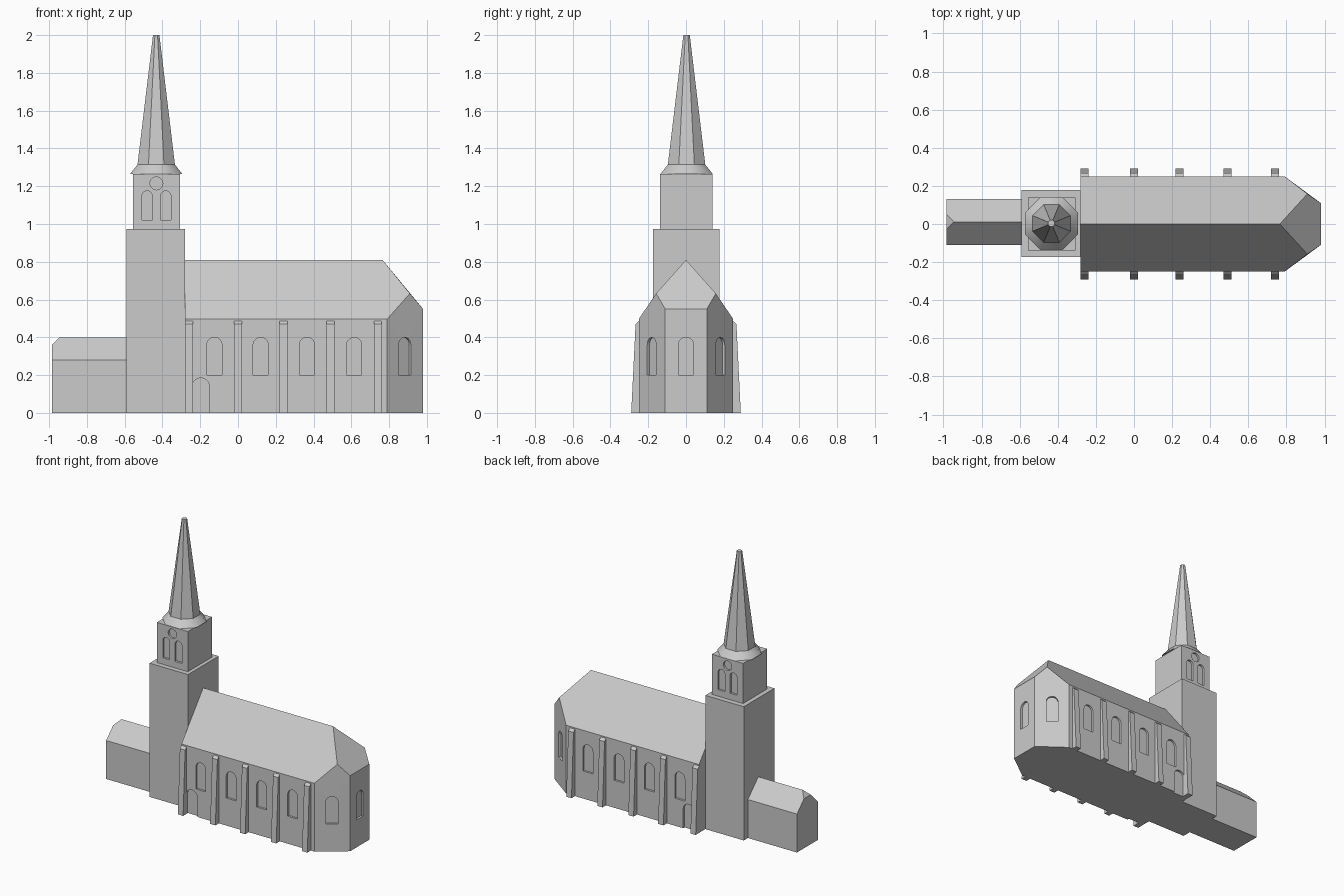
import bpy, bmesh, math
from mathutils import Matrix, Vector

if "Cube" in bpy.data.objects:
    bpy.data.objects.remove(bpy.data.objects["Cube"])

stone = bpy.data.materials.new("light_grey")
stone.diffuse_color = (0.6, 0.6, 0.6, 1)
stone.use_nodes = True
stone.node_tree.nodes["Principled BSDF"].inputs["Base Color"].default_value = stone.diffuse_color


def make(name, verts, faces):
    me = bpy.data.meshes.new(name)
    me.from_pydata(verts, [], faces)
    bm = bmesh.new()
    bm.from_mesh(me)
    bmesh.ops.recalc_face_normals(bm, faces=bm.faces)
    bm.to_mesh(me)
    bm.free()
    me.materials.append(stone)
    ob = bpy.data.objects.new(name, me)
    bpy.context.collection.objects.link(ob)
    return ob


def prism(name, loop, offset):
    """Extrude a planar loop of points along an offset vector."""
    n = len(loop)
    a = [Vector(p) for p in loop]
    b = [p + Vector(offset) for p in a]
    sides = [(i, (i + 1) % n, n + (i + 1) % n, n + i) for i in range(n)]
    return make(name, a + b, [tuple(range(n)), tuple(range(n, 2 * n))] + sides)


def box(name, x0, x1, y0, y1, z0, z1):
    return prism(name, [(x0, y0, z0), (x1, y0, z0), (x1, y1, z0), (x0, y1, z0)], (0, 0, z1 - z0))


def arch(width, z0, z1, steps=10):
    """Round-headed opening outline as (u, z) pairs."""
    r = width / 2
    top = [(r * math.cos(math.pi * i / steps), z1 - r + r * math.sin(math.pi * i / steps))
           for i in range(steps + 1)]
    return [(-r, z0), (r, z0)] + top


def circle(r, z, steps=20):
    return [(r * math.cos(math.tau * i / steps), z + r * math.sin(math.tau * i / steps))
            for i in range(steps)]


def recess(target, outline, x, y, angle, depth=0.015):
    """Sink an outline into a wall at x, y whose outward direction is angle."""
    out = Vector((math.cos(angle), math.sin(angle), 0))
    side = Vector((-out.y, out.x, 0))
    start = Vector((x, y, 0)) - out * depth
    cutter = prism("cutter", [start + side * u + Vector((0, 0, z)) for u, z in outline], out * 0.05)
    cutter.hide_render = True
    mod = target.modifiers.new("recess", 'BOOLEAN')
    mod.operation, mod.solver, mod.object = 'DIFFERENCE', 'EXACT', cutter
    bpy.context.view_layer.objects.active = target
    bpy.ops.object.modifier_apply(modifier=mod.name)
    bpy.data.objects.remove(cutter)


# Nave with angled east end and hipped roof
half = [(-.28, .25, 0), (.79, .25, 0), (.98, .11, 0), (.98, .11, .55),
        (.91, .158, .632), (.79, .25, .497), (-.28, .25, .497)]
verts = half + [(x, -y, z) for x, y, z in half] + [(-.28, 0, .81), (.765, 0, .81)]
faces = [(0, 1, 2, 9, 8, 7), (2, 3, 10, 9), (3, 4, 15, 11, 10), (0, 6, 14, 13, 7)]
for k in (0, 7):
    faces += [(k, k + 1, k + 5, k + 6), (k + 1, k + 2, k + 3, k + 4, k + 5),
              (k + 6, k + 5, k + 4, 15, 14)]
nave = make("nave", verts, faces)

# Nave windows and side doors
window = arch(.08, .2, .4)
recess(nave, window, .98, 0, 0)
tilt = math.atan2(.19, .14)
for s in (-1, 1):
    for x in (-.125, .12, .365, .615):
        recess(nave, window, x, s * .25, s * math.pi / 2)
    recess(nave, arch(.09, -.02, .185), -.197, s * .25, s * math.pi / 2)
    recess(nave, window, .883, s * .1815, s * tilt)

# Buttresses
for s in (-1, 1):
    for x in (-.26, 0, .24, .49, .74):
        prof = [(.24, 0), (.29, 0), (.267, .47), (.25, .487), (.24, .487)]
        prism("buttress", [(x - .021, s * y, z) for y, z in prof], (.042, 0, 0))

# Tower shaft and belfry
box("tower", -.59, -.28, -.174, .178, 0, .973)
belfry = box("belfry", -.557, -.307, -.138, .14, .973, 1.265)
for y, a in ((-.138, -math.pi / 2), (.14, math.pi / 2)):
    for x in (-.481, -.383):
        recess(belfry, arch(.056, 1.02, 1.175), x, y, a)
    recess(belfry, circle(.034, 1.215), -.432, y, a)


def octagon_cone(name, a0, a1, z0, z1):
    """Eight-sided frustum with flats facing the axes; a0, a1 are apothems."""
    bm = bmesh.new()
    k = 1 / math.cos(math.pi / 8)
    m = Matrix.Translation((-.433, .003, (z0 + z1) / 2)) @ Matrix.Rotation(math.pi / 8, 4, 'Z')
    bmesh.ops.create_cone(bm, cap_ends=True, segments=8, radius1=a0 * k, radius2=a1 * k,
                          depth=z1 - z0, matrix=m)
    me = bpy.data.meshes.new(name)
    bm.to_mesh(me)
    bm.free()
    me.materials.append(stone)
    ob = bpy.data.objects.new(name, me)
    bpy.context.collection.objects.link(ob)
    return ob


# Spire with flared, smooth foot
flare = octagon_cone("spire_foot", .138, .099, 1.265, 1.315)
octagon_cone("spire", .099, .017, 1.315, 2.0)
bpy.ops.object.select_all(action='DESELECT')
flare.select_set(True)
bpy.context.view_layer.objects.active = flare
bpy.ops.object.shade_smooth_by_angle(angle=math.radians(40))

# Low west annex with clipped gable
w, e, c = -.985, -.59, .011
av = [(w, c - .12, 0), (w, c + .12, 0), (w, c + .12, .28), (w, c + .04, .36), (w, c - .04, .36),
      (w, c - .12, .28), (w + .04, c, .4),
      (e, c - .12, 0), (e, c + .12, 0), (e, c + .12, .28), (e, c, .4), (e, c - .12, .28)]
make("annex", av, [(0, 1, 2, 3, 4, 5), (3, 6, 4), (2, 9, 10, 6, 3), (5, 4, 6, 10, 11),
                   (1, 8, 9, 2), (0, 5, 11, 7), (7, 11, 10, 9, 8), (0, 7, 8, 1)])
